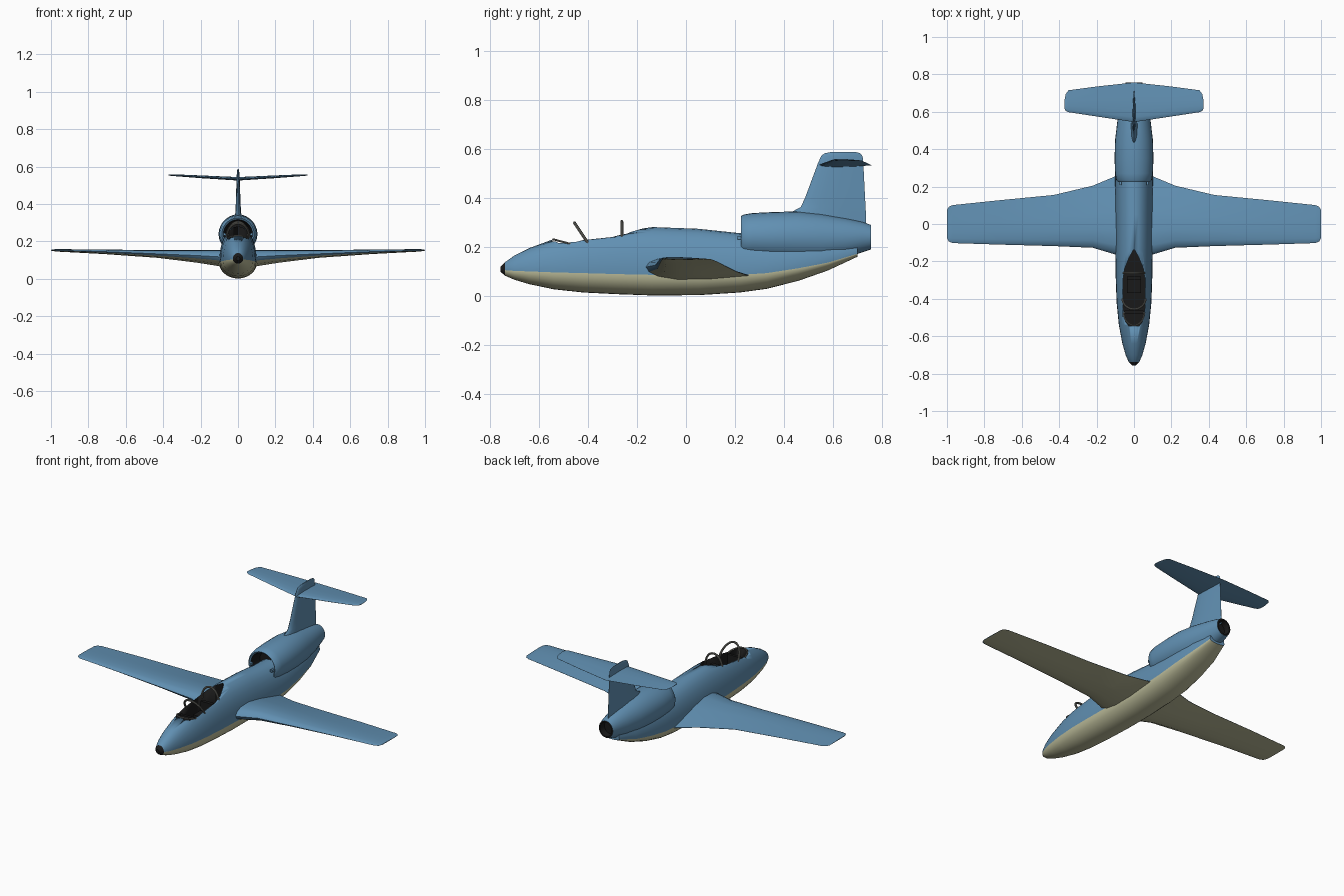
import bpy, bmesh, math
from mathutils import Vector

cube = bpy.data.objects.get("Cube")
if cube:
    bpy.data.objects.remove(cube, do_unlink=True)


def make_material(name, color):
    material = bpy.data.materials.new(name)
    material.use_nodes = True
    material.diffuse_color = (*color, 1)
    shader = next(n for n in material.node_tree.nodes if n.type == 'BSDF_PRINCIPLED')
    shader.inputs["Base Color"].default_value = (*color, 1)
    return material


blue = make_material("sky blue paint", (0.12, 0.28, 0.45))
cream = make_material("cream underside", (0.50, 0.50, 0.32))
black = make_material("matte black", (0.01, 0.01, 0.01))
grey = make_material("frame grey", (0.17, 0.17, 0.15))
PAINTS = [blue, cream, black, grey]
BLUE, CREAM, BLACK, GREY = range(len(PAINTS))


def activate(obj):
    bpy.ops.object.select_all(action='DESELECT')
    obj.select_set(True)
    bpy.context.view_layer.objects.active = obj


def finish(name, bm, angle=35):
    """Turn a bmesh into a shaded object carrying the shared paints."""
    bmesh.ops.recalc_face_normals(bm, faces=bm.faces)
    mesh = bpy.data.meshes.new(name)
    bm.to_mesh(mesh)
    bm.free()
    for paint in PAINTS:
        mesh.materials.append(paint)
    obj = bpy.data.objects.new(name, mesh)
    bpy.context.collection.objects.link(obj)
    activate(obj)
    bpy.ops.object.shade_smooth_by_angle(angle=math.radians(angle))
    return obj


def loft(name, rings, rule=lambda section, side: BLUE, first=BLUE, last=BLUE):
    """Skin a row of closed rings and cap both ends."""
    bm = bmesh.new()
    rows = [[bm.verts.new(p) for p in ring] for ring in rings]
    count = len(rows[0])
    for i in range(len(rows) - 1):
        for j in range(count):
            k = (j + 1) % count
            face = bm.faces.new((rows[i][j], rows[i][k], rows[i + 1][k], rows[i + 1][j]))
            face.material_index = rule(i, j)
    bm.faces.new(rows[0]).material_index = first
    bm.faces.new(rows[-1]).material_index = last
    return finish(name, bm)


def box(name, center, size, paint):
    bm = bmesh.new()
    bmesh.ops.create_cube(bm, size=1)
    for v in bm.verts:
        v.co = Vector(c + s * a for c, s, a in zip(center, size, v.co))
    for face in bm.faces:
        face.material_index = paint
    return finish(name, bm)


SIDES = 28


def oval(y, width, middle, up, down, fullness=2.0):
    """Cross-section whose widest line sits at the middle height."""
    ring = []
    for j in range(SIDES):
        a = math.tau * j / SIDES
        c, s = math.cos(a), math.sin(a)
        power = 2 / fullness if s > 0 else 1
        x = math.copysign(abs(c) ** power, c)
        z = up * abs(s) ** power if s > 0 else down * s
        ring.append((width * x, y, middle + z))
    return ring


# Fuselage: y, half width, bottom, paint line, top
stations = [
    (-.757, .010, .098, .108, .120), (-.738, .028, .082, .105, .138),
    (-.70, .045, .066, .102, .165), (-.64, .062, .048, .100, .195),
    (-.54, .081, .027, .096, .232), (-.42, .093, .014, .093, .260),
    (-.28, .098, .007, .089, .276), (-.14, .100, .002, .086, .281),
    (.05, .101, .003, .084, .274), (.22, .101, .014, .086, .256),
    (.33, .100, .029, .093, .252), (.46, .093, .062, .113, .250),
    (.58, .078, .104, .136, .250), (.70, .050, .160, .172, .235),
]
fuselage = loft(
    "fuselage",
    [oval(y, w, mid, top - mid, mid - low, 2.15) for y, w, low, mid, top in stations],
    lambda i, j: BLACK if i == 0 else BLUE if j < SIDES // 2 else CREAM,
    first=BLACK)

# Open cockpit, cut out of the fuselage
outline = [(.028, -.545), (.046, -.52), (.058, -.45), (.059, -.30),
           (.050, -.24), (.026, -.18), (.004, -.14)]
plan = outline + [(-x, y) for x, y in reversed(outline)]
cutter = loft("cockpit_cutter", [[(x, y, z) for x, y in plan] for z in (.14, .40)],
              lambda i, j: BLACK, BLACK, BLACK)
cutter.hide_render = True
cut = fuselage.modifiers.new("cockpit opening", 'BOOLEAN')
cut.operation = 'DIFFERENCE'
cut.solver = 'EXACT'
cut.object = cutter
activate(fuselage)
bpy.ops.object.modifier_apply(modifier=cut.name)
bpy.data.objects.remove(cutter, do_unlink=True)

# Cockpit fittings
box("seat_back", (0, -.29, .18), (.075, .02, .09), BLACK)
box("seat_cushion", (0, -.33, .155), (.075, .08, .03), BLACK)
box("instrument_panel", (0, -.47, .18), (.10, .015, .06), BLACK)


def hoop(name, half, base, top, thickness):
    """Bent tube from sill to sill, given (y, z) at the base and the top."""
    curve = bpy.data.curves.new(name, 'CURVE')
    curve.dimensions = '3D'
    curve.bevel_depth = thickness
    curve.bevel_resolution = 2
    steps = 16
    spline = curve.splines.new('POLY')
    spline.points.add(steps)
    for n, point in enumerate(spline.points):
        a = math.pi * n / steps
        s = math.sin(a)
        y = base[0] + (top[0] - base[0]) * s
        z = base[1] + (top[1] - base[1]) * s
        point.co = (half * math.cos(a), y, z, 1)
    curve.materials.append(grey)
    obj = bpy.data.objects.new(name, curve)
    bpy.context.collection.objects.link(obj)
    activate(obj)
    bpy.ops.object.convert(target='MESH')
    bpy.ops.object.shade_smooth_by_angle(angle=math.radians(40))


hoop("windscreen_hoop", .061, (-.40, .215), (-.455, .298), .006)
hoop("rear_canopy_hoop", .056, (-.262, .225), (-.262, .304), .006)
hoop("windscreen_base", .055, (-.47, .212), (-.542, .231), .004)

# Engine housing with a hollow intake and exhaust: y, half width, middle, height
housing = [
    (.30, .066, .240, .062), (.232, .078, .240, .077), (.225, .086, .240, .086),
    (.235, .095, .240, .092), (.27, .101, .241, .097), (.35, .104, .240, .102),
    (.45, .101, .240, .105), (.55, .089, .236, .099), (.65, .070, .236, .081),
    (.72, .055, .240, .062), (.755, .046, .240, .050), (.756, .038, .240, .042),
    (.72, .034, .240, .038),
]
loft("engine_housing",
     [oval(y, w, mid, h, h) for y, w, mid, h in housing],
     lambda i, j: BLACK if i == 0 or i > 9 else BLUE,
     first=BLACK, last=BLACK)

# Airfoil points: chord fraction, height; upper side first, then lower
AIRFOIL = [(1, .03), (.8, .36), (.55, .78), (.3, 1), (.12, .8), (.03, .42),
           (0, 0), (.03, -.40), (.12, -.72), (.3, -.85), (.6, -.62), (1, -.03)]


def foil(front, back, front_z, back_z, thickness):
    """Airfoil section as (along, across) pairs."""
    return [(front + (back - front) * t,
             front_z + (back_z - front_z) * t + thickness * h) for t, h in AIRFOIL]


# Wing sections: x, leading y, trailing y, leading z, trailing z, thickness
wing = [
    (.03, -.17, .27, .116, .080, .049), (.10, -.163, .255, .118, .084, .047),
    (.22, -.127, .205, .125, .100, .036), (.43, -.118, .155, .134, .125, .022),
    (.72, -.110, .127, .146, .140, .013), (.97, -.102, .101, .153, .150, .007),
    (.99, -.094, .092, .154, .151, .005), (1.0, -.075, .075, .154, .152, .002),
]
# Tailplane sections, same layout
tailplane = [
    (0, .545, .757, .535, .533, .010), (.20, .575, .735, .546, .544, .008),
    (.35, .598, .715, .555, .553, .005), (.365, .605, .695, .556, .554, .004),
    (.372, .618, .66, .556, .555, .002),
]
for side, label in ((1, "left"), (-1, "right")):
    loft(label + "_wing",
         [[(side * x, y, z) for y, z in foil(*rest)] for x, *rest in wing],
         lambda i, j: CREAM if 7 <= j <= 10 else BLUE)
    loft(label + "_tailplane",
         [[(side * x, y, z) for y, z in foil(*rest)] for x, *rest in tailplane])
    box(label + "_intake_stub", (side * .072, .222, .238), (.012, .025, .014), BLUE)

# Tail fin: z, leading y, trailing y, half thickness
fin = [
    (.27, .40, .735, .020), (.345, .435, .734, .018), (.362, .468, .733, .016),
    (.40, .486, .731, .014), (.54, .538, .724, .009), (.57, .551, .721, .007),
    (.582, .565, .712, .005), (.588, .595, .69, .003),
]
loft("tail_fin",
     [[(x, y, z) for y, x in foil(front, back, 0, 0, thick)]
      for z, front, back, thick in fin])
